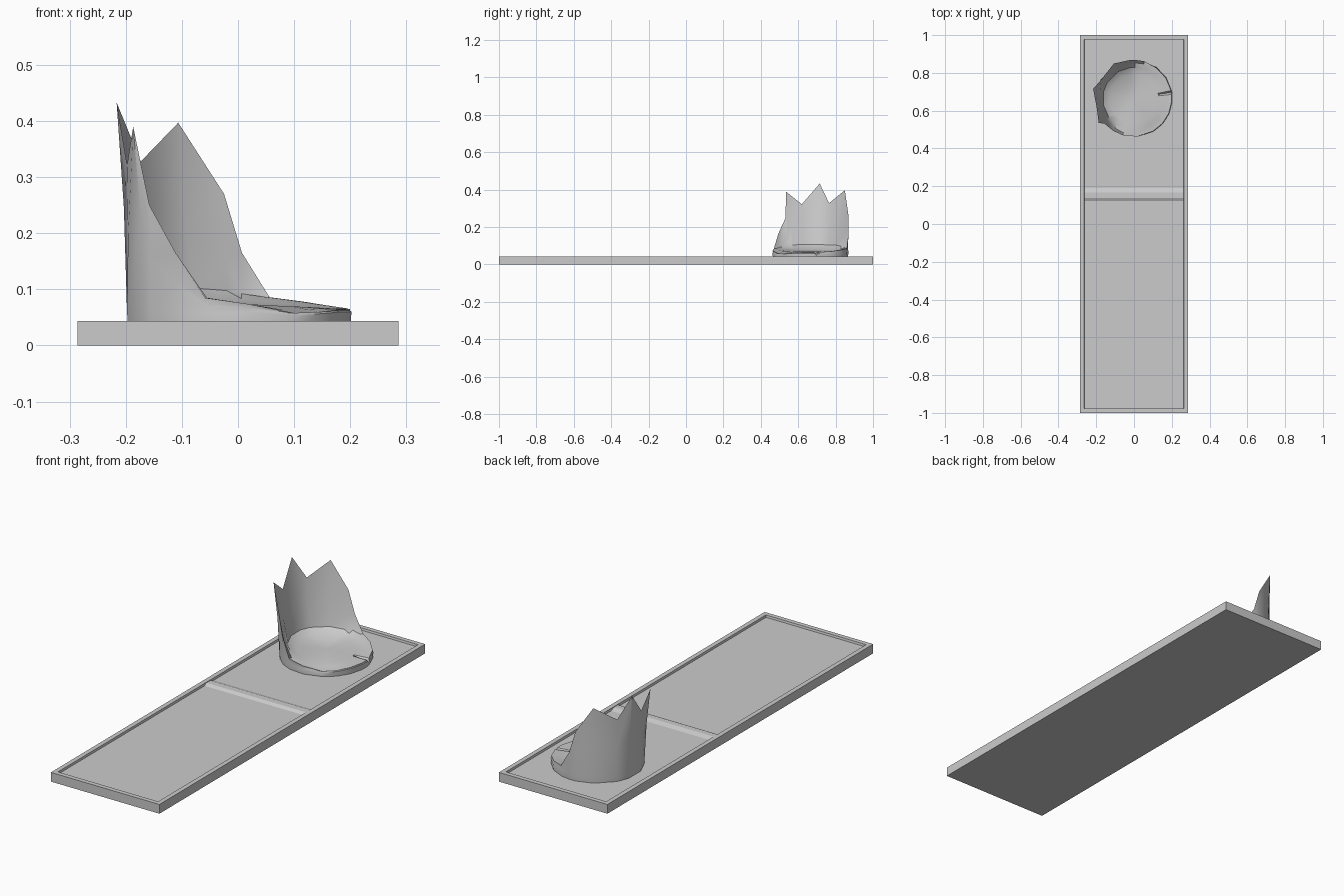
import bpy, bmesh, math

if "Cube" in bpy.data.objects:
    bpy.data.objects.remove(bpy.data.objects["Cube"])


def make(name, bm, smooth=False):
    bmesh.ops.recalc_face_normals(bm, faces=bm.faces)
    me = bpy.data.meshes.new(name)
    bm.to_mesh(me)
    bm.free()
    ob = bpy.data.objects.new(name, me)
    bpy.context.collection.objects.link(ob)
    if smooth:
        bpy.context.view_layer.objects.active = ob
        ob.select_set(True)
        bpy.ops.object.shade_smooth_by_angle(angle=math.radians(35))
        ob.select_set(False)
    return ob


def rect(bm, x, y, z):
    return [bm.verts.new((sx * x, sy * y, z))
            for sx, sy in ((-1, -1), (1, -1), (1, 1), (-1, 1))]


def bridge(bm, a, b):
    n = len(a)
    for i in range(n):
        j = (i + 1) % n
        bm.faces.new((a[i], a[j], b[j], b[i]))


TOP, PANEL = 0.044, 0.034

# Slab with a raised rim around a sunken panel
bm = bmesh.new()
loops = [rect(bm, 0.286, 1, 0), rect(bm, 0.286, 1, TOP),
         rect(bm, 0.264, 0.978, TOP), rect(bm, 0.262, 0.976, PANEL)]
for a, b in zip(loops, loops[1:]):
    bridge(bm, a, b)
bm.faces.new(loops[0])
bm.faces.new(loops[-1])
make("base_slab", bm)

# Low bevelled ridge dividing the panel
bm = bmesh.new()
profile = [(0.122, PANEL - 0.004), (0.122, PANEL), (0.138, 0.042),
           (0.166, 0.042), (0.19, PANEL), (0.19, PANEL - 0.004)]
ends = [[bm.verts.new((x, y, z)) for y, z in profile] for x in (-0.263, 0.263)]
bridge(bm, *ends)
for e in ends:
    bm.faces.new(e)
make("divider_ridge", bm)

# Broken column: (angle, rim radius, rim height)
rim = [(-5, 0.2, 0.065), (6, 0.2, 0.065), (9, 0.19, 0.052), (12, 0.2, 0.066),
       (33, 0.2, 0.07), (54, 0.2, 0.078), (74, 0.204, 0.086), (88, 0.204, 0.165),
       (97, 0.204, 0.27), (120, 0.213, 0.397), (150, 0.2, 0.328),
       (167, 0.222, 0.433), (193, 0.203, 0.322), (215, 0.228, 0.39),
       (220, 0.206, 0.25), (237, 0.204, 0.165), (253, 0.204, 0.085),
       (275, 0.203, 0.074), (300, 0.2, 0.056), (318, 0.2, 0.06), (336, 0.2, 0.064)]
CY = 0.665
bm = bmesh.new()
rings = [[] for _ in range(7)]
for deg, r, h in rim:
    c, s = math.cos(math.radians(deg)), math.sin(math.radians(deg))

    def floor(rad):
        return 0.074 - 0.045 * rad * c

    wall = max(0, h - 0.087)
    t = min(1, wall / 0.2)
    dip = 0.012 if deg == 9 else 0
    pts = [(0.201, PANEL - 0.002), (0.203, min(0.06, h - 0.003)),
           (0.2 + (r - 0.2) * 0.4, 0.06 + (h - 0.06) * 0.5), (r, h),
           (0.19 - 0.006 * t, floor(0.19) * (1 - t) + t * (0.09 + wall * 0.4)
            if t > 0 else h),
           (0.165, floor(0.165) + 0.025 * t if t > 0
            else (h + floor(0.165)) / 2 - dip * 0.5),
           (0.13, floor(0.13))]
    for ring, (rad, z) in zip(rings, pts):
        ring.append(bm.verts.new((rad * c, CY + rad * s, z)))
for a, b in zip(rings, rings[1:]):
    bridge(bm, a, b)
bm.faces.new(rings[0])
centre = bm.verts.new((0, CY, 0.073))
inner = rings[-1]
for i in range(len(inner)):
    bm.faces.new((inner[i], inner[(i + 1) % len(inner)], centre))
make("broken_column", bm, smooth=True)
